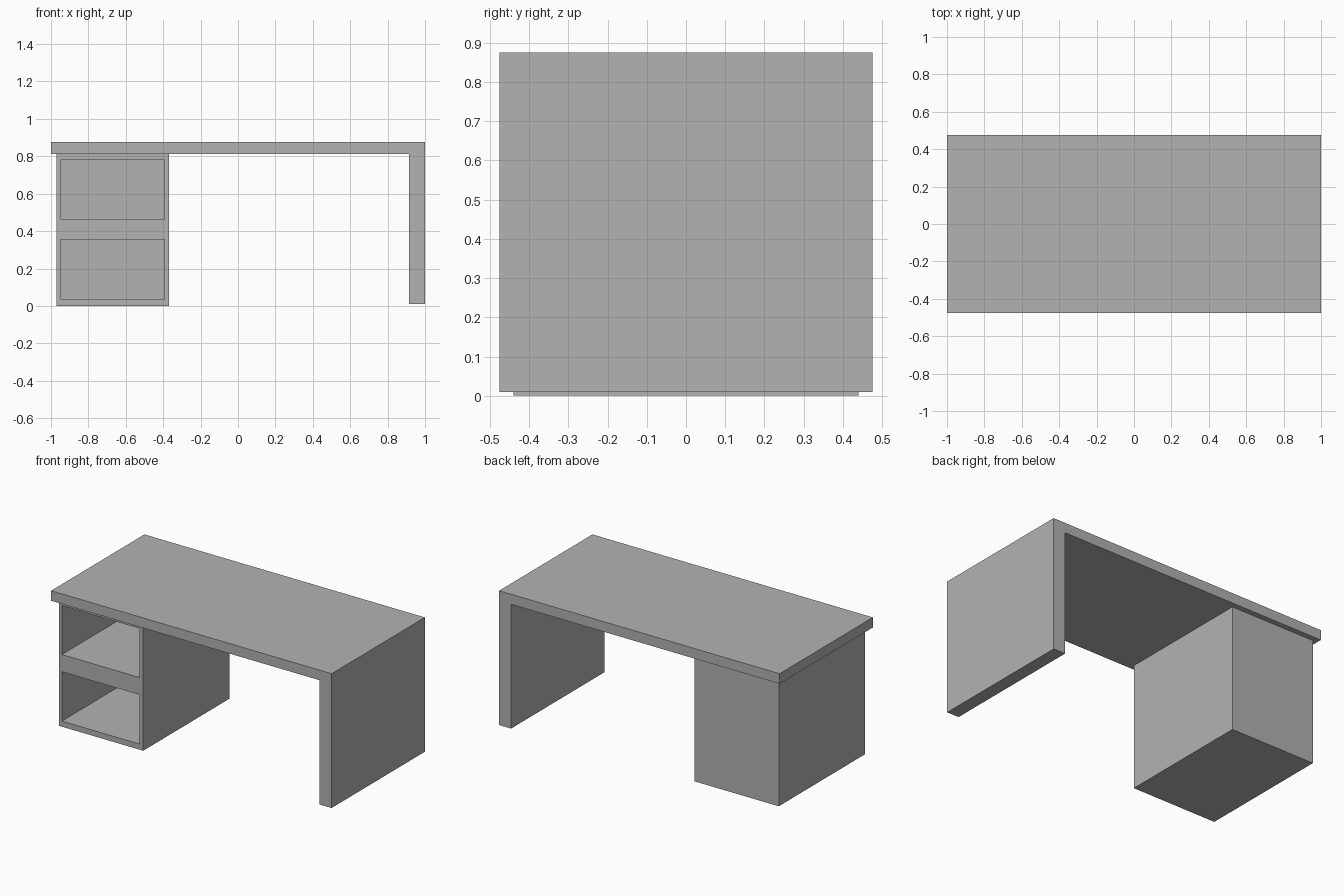
import bpy
import bmesh
from mathutils import Vector

cube = bpy.data.objects.get("Cube")
if cube:
    bpy.data.objects.remove(cube, do_unlink=True)

# Single plain grey finish
GREY = (0.448, 0.448, 0.448, 1.0)
grey = bpy.data.materials.new("plain_grey")
grey.use_nodes = True
grey.diffuse_color = GREY
grey.node_tree.nodes["Principled BSDF"].inputs["Base Color"].default_value = GREY


def extrude_profile(name, points, y_front, y_back):
    """Extrude an (x, z) outline from y_front to y_back."""
    bm = bmesh.new()
    face = bm.faces.new([bm.verts.new((x, y_front, z)) for x, z in points])
    result = bmesh.ops.extrude_face_region(bm, geom=[face])
    moved = [g for g in result["geom"] if isinstance(g, bmesh.types.BMVert)]
    bmesh.ops.translate(bm, verts=moved, vec=Vector((0, y_back - y_front, 0)))
    bmesh.ops.recalc_face_normals(bm, faces=bm.faces[:])
    mesh = bpy.data.meshes.new(name)
    bm.to_mesh(mesh)
    bm.free()
    mesh.materials.append(grey)
    obj = bpy.data.objects.new(name, mesh)
    bpy.context.collection.objects.link(obj)
    return obj


def rectangle(x0, x1, z0, z1):
    return [(x0, z0), (x1, z0), (x1, z1), (x0, z1)]


# Desktop and side panel as one folded slab
TOP, UNDER, PANEL_FOOT, PANEL_INNER = 0.876, 0.811, 0.01, 0.915
DESK_DEPTH = 0.475
extrude_profile("desktop_and_side_panel", [
    (-1, UNDER), (PANEL_INNER, UNDER), (PANEL_INNER, PANEL_FOOT),
    (1, PANEL_FOOT), (1, TOP), (-1, TOP)], -DESK_DEPTH, DESK_DEPTH)

# Cabinet with two open compartments facing the front
CAB_DEPTH = 0.44
cabinet = extrude_profile("cabinet", rectangle(-0.97, -0.368, 0, UNDER),
                          -CAB_DEPTH, CAB_DEPTH)
for label, z0, z1 in (("lower", 0.036, 0.354), ("upper", 0.465, 0.781)):
    cutter = extrude_profile(label + "_compartment_cutter",
                             rectangle(-0.948, -0.393, z0, z1),
                             -CAB_DEPTH - 0.1, CAB_DEPTH - 0.03)
    cutter.hide_render = True
    cut = cabinet.modifiers.new(label + "_compartment", 'BOOLEAN')
    cut.operation = 'DIFFERENCE'
    cut.solver = 'EXACT'
    cut.object = cutter
    bpy.context.view_layer.objects.active = cabinet
    bpy.ops.object.modifier_apply(modifier=cut.name)
    bpy.data.objects.remove(cutter, do_unlink=True)
